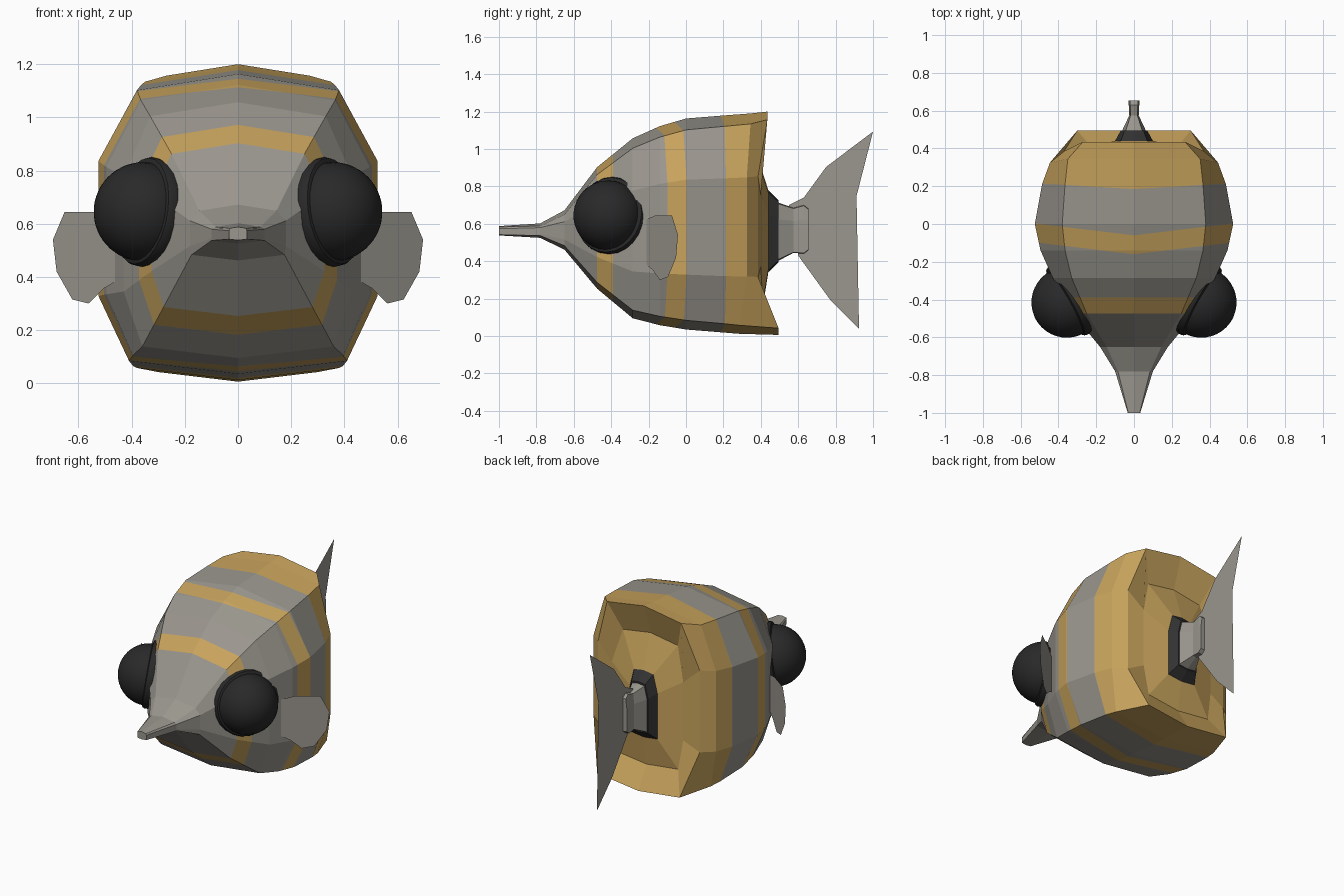
import bpy, bmesh, math
from mathutils import Vector

if "Cube" in bpy.data.objects:
    bpy.data.objects.remove(bpy.data.objects["Cube"])


def material(name, rgb):
    m = bpy.data.materials.new(name)
    m.diffuse_color = (*rgb, 1)
    m.use_nodes = True
    m.node_tree.nodes["Principled BSDF"].inputs["Base Color"].default_value = m.diffuse_color
    return m


GREY = material("warm grey", (0.325, 0.308, 0.272))
GOLD = material("stripe gold", (0.575, 0.365, 0.108))
BLACK = material("eye black", (0.022, 0.022, 0.022))
DARK = material("dark collar", (0.032, 0.032, 0.032))


def finish(name, bm, mats, mirror=True):
    bmesh.ops.recalc_face_normals(bm, faces=bm.faces)
    me = bpy.data.meshes.new(name)
    bm.to_mesh(me)
    bm.free()
    for m in mats:
        me.materials.append(m)
    ob = bpy.data.objects.new(name, me)
    bpy.context.collection.objects.link(ob)
    if mirror:
        ob.modifiers.new("mirror", 'MIRROR').use_clip = True
    return ob


def ring(y, top, bottom, ridge, side, lean=(0, 0)):
    """Half cross-section: crown, ridge, two side corners, keel edge, belly.
    lean moves the sides and the belly along y."""
    h = top - bottom
    ys, yb = y + lean[0], y + lean[1]
    keel = min(ridge + .03, side)
    return [(0, y, top), (ridge, y, top - .16 * ridge),
            (side, ys, bottom + .71 * h), (side, ys, bottom + .26 * h),
            (keel, yb, bottom + .12 * keel), (0, yb, bottom)]


def loft(rings, cap_first=False):
    """Half shell through the rings, closed at the last one."""
    bm = bmesh.new()
    rows = [[bm.verts.new(p) for p in ring(*r)] for r in rings]
    for a, b in zip(rows, rows[1:]):
        for i in range(len(a) - 1):
            bm.faces.new((a[i], a[i + 1], b[i + 1], b[i]))
    if cap_first:
        bm.faces.new(rows[0])
    bm.faces.new(rows[-1])
    return bm


# Body: snout to the widest section, then the flared rear rim and hollow back
body = loft([
    (-1.0, .588, .538, .03, .033),
    (-.78, .602, .525, .085, .1),
    (-.65, .672, .462, .145, .18),
    (-.475, .903, .253, .25, .325),
    (-.285, 1.057, .095, .33, .43),
    (-.14, 1.122, .058, .365, .495),
    (0, 1.163, .035, .38, .525),
    (.21, 1.18, .018, .365, .487),
    (.345, 1.19, .012, .35, .445, (-.02, -.06)),
    (.435, 1.2, .006, .27, .37, (-.05, .06)),
    (.37, 1.0, .15, .2, .26, (.03, .04)),
    (.44, .78, .34, .07, .1),
], cap_first=True)

# Stripe bounds: (slant, front, rear)
stripes = [(0, -.475, -.39), (.12, -.16, -.06), (.06, .185, 9)]
for k, front, rear in stripes:
    for y in (front, rear):
        bmesh.ops.bisect_plane(body, geom=body.verts[:] + body.edges[:] + body.faces[:],
                               dist=.0005, plane_co=(0, y, 0), plane_no=(-k, 1, 0))
for f in body.faces:
    c = f.calc_center_median()
    f.material_index = int(any(a < c.y - k * c.x < b for k, a, b in stripes))
finish("body", body, [GREY, GOLD])

# Dark collar where the tail stem leaves the body
finish("tail_collar", loft([
    (.42, .78, .34, .07, .1),
    (.44, .78, .34, .07, .1),
    (.495, .725, .395, .05, .07),
]), [DARK])

# Tail stem: narrows, then ends in a small block
finish("tail_stem", loft([
    (.49, .715, .4, .045, .065),
    (.575, .685, .445, .018, .025),
    (.63, .7, .44, .02, .028),
    (.655, .68, .46, .02, .028),
]), [GREY])


def sheet(name, outline, place_x, mirror):
    """Flat fin from a (y, z) outline, with x given by a rule."""
    bm = bmesh.new()
    bm.faces.new([bm.verts.new((place_x(y), y, z)) for y, z in outline])
    bmesh.ops.triangulate(bm, faces=bm.faces[:])
    finish(name, bm, [GREY], mirror)


# Tail fin on the centre plane, side fins swept outward and back
sheet("tail_fin", [(.55, .7), (.63, .74), (.75, .905), (1, 1.093), (.91, .84), (.866, .7),
                   (.866, .355), (.925, .04), (.77, .195), (.6, .43)], lambda y: 0, False)
sheet("side_fin", [(-.26, .6), (-.165, .645), (-.075, .645), (-.043, .54), (-.053, .42),
                   (-.096, .315), (-.14, .3), (-.18, .355), (-.26, .42)],
      lambda y: .445 + (y + .225) * 1.38, True)

# Eyes: a ball in a bevelled rim, facing outward, forward and slightly up
turn = Vector((.87, -.49, .15)).to_track_quat('Z', 'Y').to_matrix().to_4x4()


def eye_part(name, bm, centre):
    bmesh.ops.transform(bm, matrix=turn, verts=bm.verts)
    bmesh.ops.translate(bm, vec=Vector(centre), verts=bm.verts)
    ob = finish(name, bm, [BLACK])
    bpy.context.view_layer.objects.active = ob
    ob.select_set(True)
    bpy.ops.object.shade_smooth_by_angle(angle=math.radians(35))
    ob.select_set(False)


bm = bmesh.new()
bmesh.ops.create_uvsphere(bm, u_segments=32, v_segments=20, radius=.187)
eye_part("eyeball", bm, (.356, -.415, .645))

bm = bmesh.new()
bmesh.ops.create_cone(bm, cap_ends=True, segments=24, radius1=.207, radius2=.207, depth=.075)
caps = [e for e in bm.edges if abs(e.verts[0].co.z - e.verts[1].co.z) < 1e-5]
bmesh.ops.bevel(bm, geom=caps, offset=.018, segments=2, affect='EDGES', profile=.5)
eye_part("eye_rim", bm, (.335, -.398, .643))
